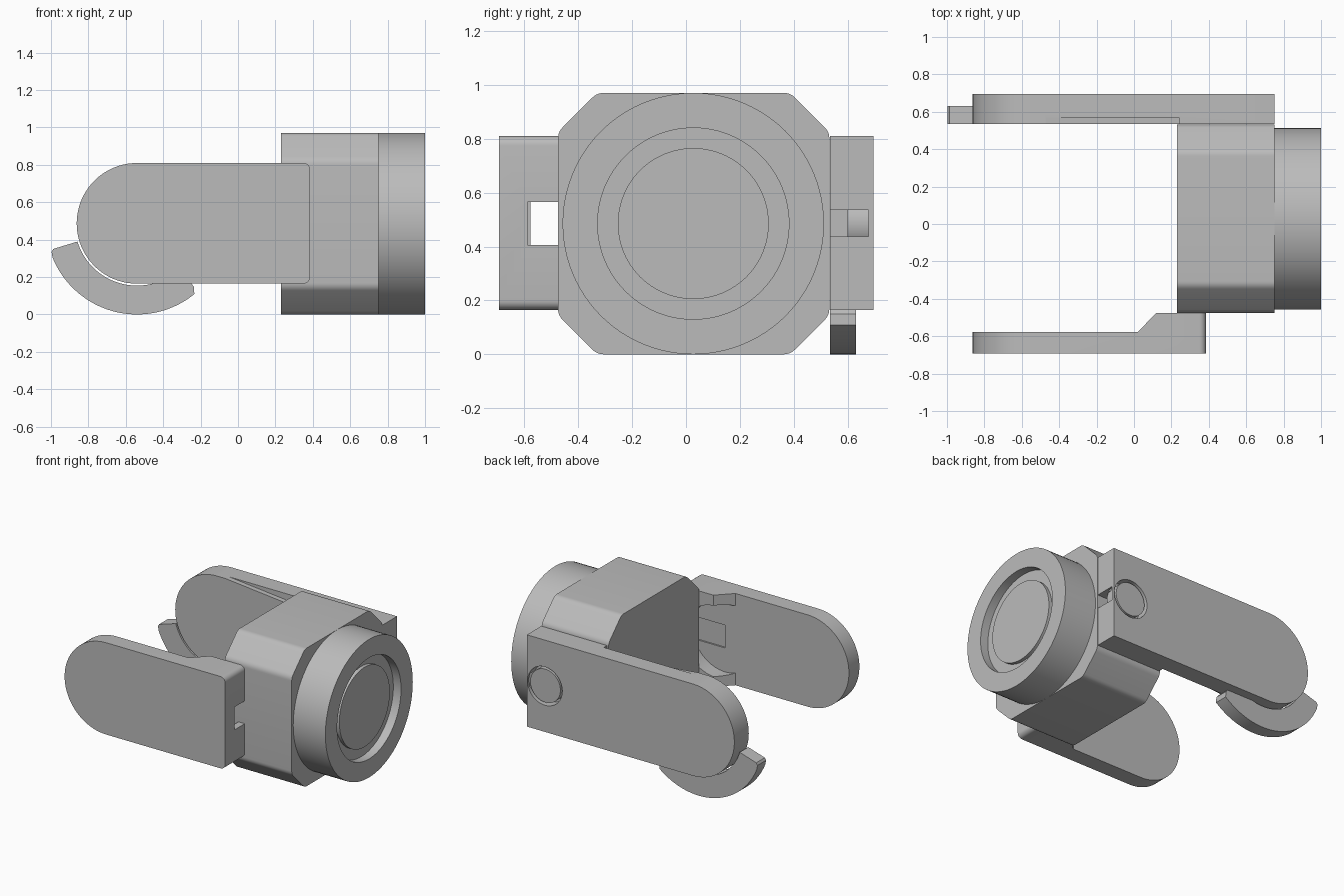
import bpy, bmesh
from math import cos, sin, pi, radians

old = bpy.data.objects.get("Cube")
if old:
    bpy.data.objects.remove(old, do_unlink=True)

grey = bpy.data.materials.new("plain grey")
grey.use_nodes = True
colour = (0.5, 0.5, 0.5, 1)
grey.diffuse_color = colour
grey.node_tree.nodes["Principled BSDF"].inputs["Base Color"].default_value = colour

PLACE = {"x": lambda a, b, d: (d, a, b),
         "y": lambda a, b, d: (a, d, b),
         "z": lambda a, b, d: (a, b, d)}


def prism(name, points, axis, lo, hi):
    """Extrude a closed outline along an axis from lo to hi."""
    bm = bmesh.new()
    base = [bm.verts.new(PLACE[axis](a, b, lo)) for a, b in points]
    face = bm.faces.new(base)
    new = bmesh.ops.extrude_face_region(bm, geom=[face])["geom"]
    for v in new:
        if isinstance(v, bmesh.types.BMVert):
            v.co["xyz".index(axis)] = hi
    bmesh.ops.recalc_face_normals(bm, faces=bm.faces)
    mesh = bpy.data.meshes.new(name)
    bm.to_mesh(mesh)
    bm.free()
    mesh.materials.append(grey)
    ob = bpy.data.objects.new(name, mesh)
    bpy.context.collection.objects.link(ob)
    return ob


def arc(cx, cy, r, start, end, n):
    angles = [radians(start + (end - start) * i / n) for i in range(n + 1)]
    return [(cx + r * cos(t), cy + r * sin(t)) for t in angles]


def circle(cx, cy, r, n=96):
    return arc(cx, cy, r, 0, 360 - 360 / n, n - 1)


def box(x0, x1, z0, z1):
    return [(x0, z0), (x1, z0), (x1, z1), (x0, z1)]


def soften(points, r, n=5):
    """Round every corner of an outline with a short curve."""
    out = []
    for i, (px, py) in enumerate(points):
        ends = []
        for qx, qy in (points[i - 1], points[(i + 1) % len(points)]):
            length = ((qx - px) ** 2 + (qy - py) ** 2) ** 0.5
            ends.append((px + (qx - px) * r / length, py + (qy - py) * r / length))
        (ax, ay), (bx, by) = ends
        for k in range(n + 1):
            t = k / n
            u, v, w = (1 - t) ** 2, 2 * t * (1 - t), t * t
            out.append((u * ax + v * px + w * bx, u * ay + v * py + w * by))
    return out


def cut(ob, *args):
    """Subtract a prism from an object."""
    tool = prism("cutter", *args)
    tool.hide_render = True
    mod = ob.modifiers.new("cut", "BOOLEAN")
    mod.operation, mod.solver, mod.object = "DIFFERENCE", "EXACT", tool
    bpy.context.view_layer.objects.active = ob
    bpy.ops.object.modifier_apply(modifier=mod.name)
    bpy.data.objects.remove(tool, do_unlink=True)


MID = 0.487          # height of the shared centre line
BOTTOM, TOP = 0.165, 0.81
HEAD_X = -0.54       # centre of the rounded arm ends
R = (TOP - BOTTOM) / 2
head = arc(HEAD_X, MID, R, 90, 270, 40)

# Chamfered central block
y0, y1, h, c = -0.475, 0.532, 0.97, 0.145
outline = [(y0 + c, 0), (y1 - c, 0), (y1, c), (y1, h - c),
           (y1 - c, h), (y0 + c, h), (y0, h - c), (y0, c)]
prism("body_block", soften(outline, 0.025), "x", 0.23, 0.75)

# Round end cap with a recessed face and raised centre
cap = prism("end_cap", circle(0.027, 0.485, 0.485), "x", 0.75, 1)
cut(cap, circle(0.027, 0.485, 0.355), "x", 0.94, 1.1)
prism("cap_centre", circle(0.027, 0.485, 0.28), "x", 0.93, 0.965)

# Front arm: thin blade with a thick mounting end
corner = 0.035
end = 0.385
shape = (head + arc(end - corner, BOTTOM + corner, corner, -90, 0, 6)
         + arc(end - corner, TOP - corner, corner, 0, 90, 6))
front = prism("front_arm", shape, "y", -0.693, -0.475)
cut(front, [(-1, -0.577), (0.02, -0.577), (0.12, -0.475), (0.12, -0.4), (-1, -0.4)],
    "z", -0.1, 1.1)
# Round pocket and the slot that leads out of it
cut(front, circle(0.1, MID, 0.25, 64), "y", -0.577, -0.4)
cut(front, box(0.1, 0.5, 0.405, 0.565), "y", -0.588, -0.4)

# Back arm: full-length outer blade
back = prism("back_arm", head + [(0.75, BOTTOM), (0.75, TOP)], "y", 0.535, 0.695)
# Tapering relief along the inner edges, mirrored about the centre line
for s in (1, -1):
    cut(back, [(-0.47, MID + s * R), (0.24, MID + s * (R - 0.07)),
               (0.24, MID + s * (R + 0.1)), (-0.47, MID + s * (R + 0.1))],
        "y", 0.5, 0.57)
# Pin hole and side slot
cut(back, circle(0.61, MID, 0.135, 64), "y", 0.62, 0.8)
cut(back, box(0.66, 0.8, 0.437, 0.535), "y", 0.5, 0.678)
prism("pivot_pin", circle(0.61, MID, 0.117, 64), "y", 0.6, 0.69)

# Curved hook under the back arm's head
hook = (arc(HEAD_X, MID, 0.487, 202, 309, 44)
        + arc(HEAD_X, MID, 0.455, 312, 312, 1)[:1]
        + arc(HEAD_X, MID, 0.333, 312, 197, 44)
        + arc(HEAD_X, MID, 0.468, 197, 197, 1)[:1]
        + arc(HEAD_X, MID, 0.482, 198.5, 198.5, 1)[:1])
prism("curved_hook", hook, "y", 0.535, 0.63)

# Smooth the round walls and keep the edges sharp
for ob in bpy.context.scene.objects:
    ob.select_set(ob.type == "MESH")
bpy.context.view_layer.objects.active = back
bpy.ops.object.shade_smooth_by_angle(angle=pi / 6)
